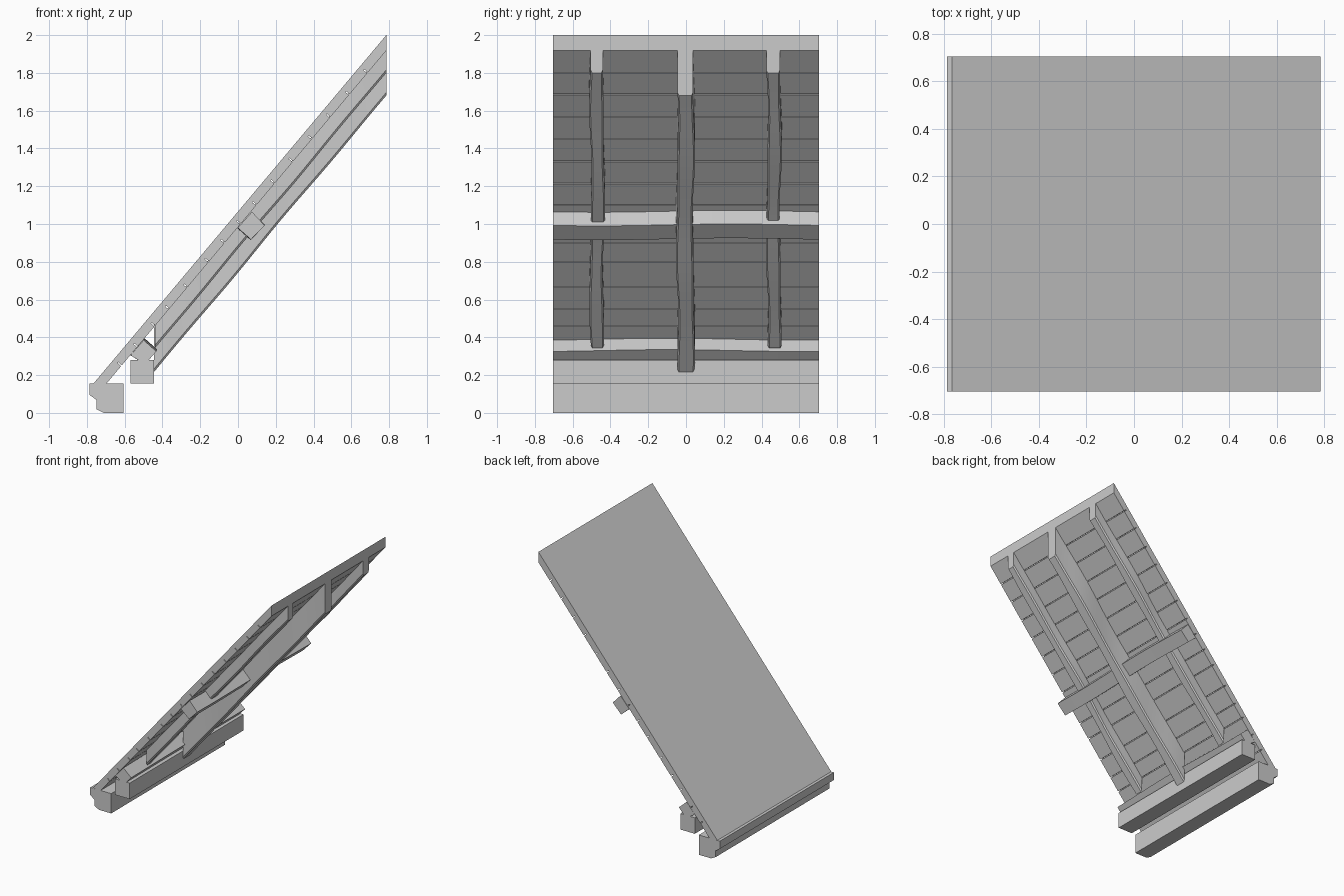
import bpy, bmesh, math

cube = bpy.data.objects.get("Cube")
if cube:
    bpy.data.objects.remove(cube, do_unlink=True)

HALF = 0.705          # half width of the roof along y
END_X = 0.785         # vertical cut at the ridge
SLOPE = 1.19
LEN = math.hypot(1, SLOPE)

grey = bpy.data.materials.new("plain grey")
grey.use_nodes = True
colour = (0.6, 0.6, 0.6, 1)
grey.diffuse_color = colour
grey.node_tree.nodes["Principled BSDF"].inputs["Base Color"].default_value = colour


def line_z(x, drop=0.0):
    """Height of the roof line, lowered by drop."""
    return 2.0 - drop - SLOPE * (END_X - x)


def loft(name, rings, smooth=False):
    """Join equal rings of points into a closed solid."""
    bm = bmesh.new()
    rows = [[bm.verts.new(p) for p in ring] for ring in rings]
    n = len(rows[0])
    for a, b in zip(rows, rows[1:]):
        for i in range(n):
            j = (i + 1) % n
            bm.faces.new((a[i], a[j], b[j], b[i]))
    bm.faces.new(rows[0])
    bm.faces.new(rows[-1][::-1])
    bmesh.ops.recalc_face_normals(bm, faces=bm.faces)
    mesh = bpy.data.meshes.new(name)
    bm.to_mesh(mesh)
    bm.free()
    mesh.materials.append(grey)
    obj = bpy.data.objects.new(name, mesh)
    bpy.context.collection.objects.link(obj)
    if smooth:
        bpy.ops.object.select_all(action='DESELECT')
        bpy.context.view_layer.objects.active = obj
        obj.select_set(True)
        bpy.ops.object.shade_smooth_by_angle(angle=math.radians(30))
    return obj


def prism(name, profile):
    """Extrude an x-z profile across the full width."""
    return loft(name, [[(x, y, z) for x, z in profile] for y in (-HALF, HALF)])


def rafter(name, y, half, x0, drop, phase, steps=28):
    """Slightly crooked beam running up the slope, with worn lower edges."""
    rings = []
    for k in range(steps + 1):
        t = k / steps
        x = x0 + (END_X - x0) * t
        yc = y + 0.005 * math.sin(9 * t + phase)
        w = half + 0.003 * math.sin(17 * t + phase * 2)
        low = line_z(x, drop) + 0.005 * math.sin(math.pi * t) * math.sin(13 * t + phase)
        top = line_z(x, 0.07)
        c = 0.008
        rings.append([(x, yc - w, top), (x, yc - w, low + 2 * c), (x, yc - w + c, low),
                      (x, yc + w - c, low), (x, yc + w, low + 2 * c), (x, yc + w, top)])
    loft(name, rings, True)


def purlin(name, corners, phase, steps=24):
    """Slightly crooked beam running across the slope."""
    rings = []
    for k in range(steps + 1):
        y = -HALF + 2 * HALF * k / steps
        d = 0.005 * math.sin(4.5 * y + phase)
        rings.append([(x + d * 0.5, y, z + d) for x, z in corners])
    loft(name, rings, True)


# Roof deck: flat top, underside split into boards by narrow grooves
seams = [0.25, 0.35, 0.46, 0.55, 0.665, 0.8, 0.9, 1.0, 1.1, 1.215, 1.33, 1.45,
         1.565, 1.685, 1.8]
THICK, GAP, DEPTH = 0.082, 0.002, 0.025
profile = [(END_X, 2.0), (-0.765, line_z(-0.765)), (-0.697, line_z(-0.697, THICK))]
for z in seams:
    x = END_X - (2.0 - THICK - z) / SLOPE
    nx, nz = -DEPTH * SLOPE / LEN, DEPTH / LEN
    a = (x - GAP, line_z(x - GAP, THICK))
    b = (x + GAP, line_z(x + GAP, THICK))
    profile += [a, (a[0] + nx, a[1] + nz), (b[0] + nx, b[1] + nz), b]
profile.append((END_X, 2.0 - THICK))
prism("roof_deck", profile)

# Eaves beam with moulded outer edge
prism("eaves_beam", [(-0.787, 0.155), (-0.605, 0.155), (-0.605, 0), (-0.71, 0),
                     (-0.75, 0.02), (-0.75, 0.07), (-0.787, 0.095)])

# Wall plate under the lower purlin
prism("wall_plate", [(-0.57, 0.155), (-0.445, 0.155), (-0.445, 0.28), (-0.57, 0.28)])

# Cross beams
purlin("middle_purlin", [(0.075, 1.067), (0.142, 0.995), (0.07, 0.92), (0.0, 0.982)], 0.5)
purlin("lower_purlin", [(-0.497, 0.39), (-0.43, 0.33), (-0.49, 0.262), (-0.567, 0.31)], 2.0)

# Rafters
rafter("main_rafter", -0.003, 0.043, -0.445, 0.32, 0.6)
for side, y, phase in (("right", -0.47, 3.0), ("left", 0.465, 1.2)):
    rafter(side + "_rafter", y, 0.035, -0.44, 0.20, phase)
